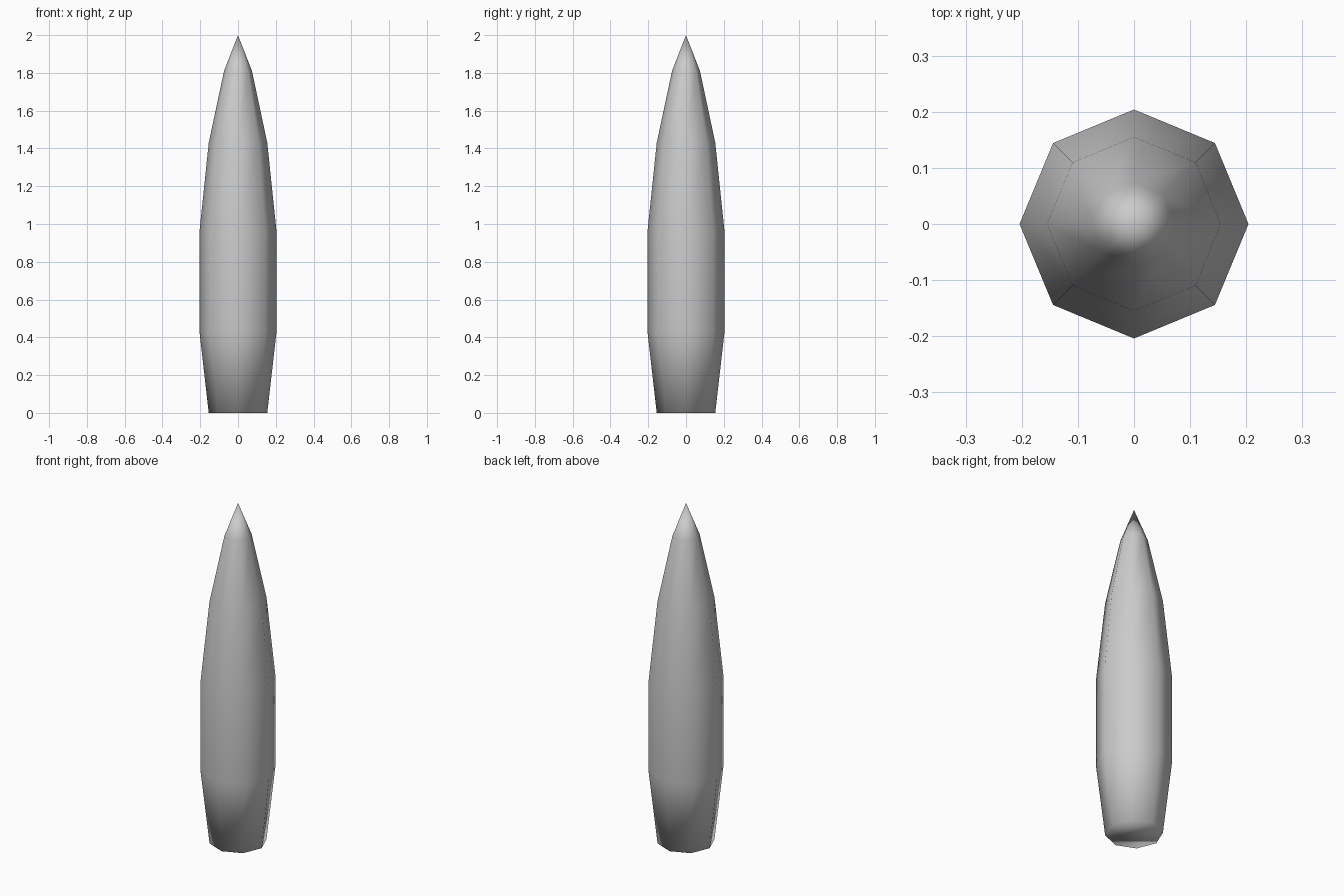
import bpy, bmesh
from math import cos, sin, pi

if "Cube" in bpy.data.objects:
    bpy.data.objects.remove(bpy.data.objects["Cube"])

SIDES = 8
# (radius, height) rings from base upwards, tip added separately
PROFILE = [(0.155, 0.0), (0.204, 0.43), (0.204, 0.96), (0.155, 1.43), (0.074, 1.81)]
TIP_Z = 2.0

bm = bmesh.new()

# Stacked octagonal rings
rings = [[bm.verts.new((r * cos(2 * pi * i / SIDES), r * sin(2 * pi * i / SIDES), z))
          for i in range(SIDES)] for r, z in PROFILE]
tip = bm.verts.new((0, 0, TIP_Z))

# Side walls, pointed nose and flat base
for i in range(SIDES):
    j = (i + 1) % SIDES
    for low, high in zip(rings, rings[1:]):
        bm.faces.new((low[i], low[j], high[j], high[i]))
    bm.faces.new((rings[-1][i], rings[-1][j], tip))
bm.faces.new(rings[0][::-1])

for f in bm.faces:
    f.smooth = True

mesh = bpy.data.meshes.new("pointed_body")
bm.to_mesh(mesh)
bm.free()
body = bpy.data.objects.new("pointed_body", mesh)
bpy.context.collection.objects.link(body)
